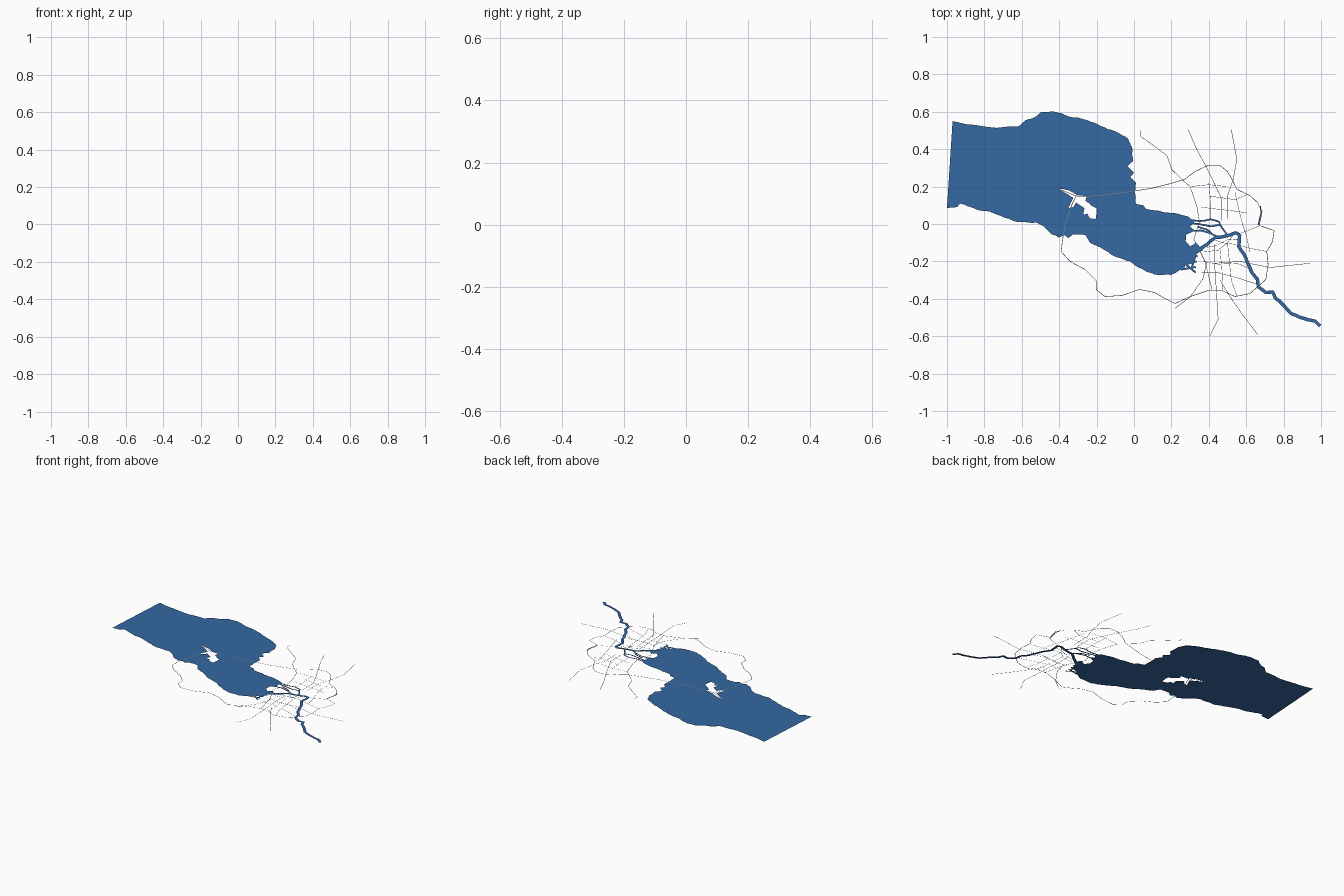
import bpy, bmesh, random
from mathutils import Vector

random.seed(4)


def material(name, rgb):
    m = bpy.data.materials.new(name)
    m.diffuse_color = (*rgb, 1)
    return m


WATER = material("water_blue", (0.035, 0.14, 0.36))
ROAD = material("road_grey", (0.25, 0.25, 0.25))


def finish(bm, name, mat):
    for f in bm.faces:
        if f.normal.z < 0:
            f.normal_flip()
    mesh = bpy.data.meshes.new(name)
    bm.to_mesh(mesh)
    bm.free()
    mesh.materials.append(mat)
    ob = bpy.data.objects.new(name, mesh)
    bpy.context.collection.objects.link(ob)


def roughen(pts, closed, amount, steps=2):
    """Split every segment and shift its middle a little, for natural banks."""
    pts = [Vector(p) for p in pts]
    for _ in range(steps):
        out = []
        for i, p in enumerate(pts):
            out.append(p)
            if i == len(pts) - 1 and not closed:
                break
            q = pts[(i + 1) % len(pts)]
            d = q - p
            side = Vector((-d.y, d.x))
            out.append((p + q) / 2 + side * random.uniform(-amount, amount))
        pts = out
    return pts


def sheet(name, loops, z, mat):
    """Flat filled outline; later loops are holes."""
    bm = bmesh.new()
    edges = []
    for loop in loops:
        vs = [bm.verts.new((p[0], p[1], z)) for p in loop]
        edges += [bm.edges.new((v, vs[(i + 1) % len(vs)])) for i, v in enumerate(vs)]
    bmesh.ops.triangle_fill(bm, edges=edges, use_beauty=True, normal=(0, 0, 1))
    bm.normal_update()
    finish(bm, name, mat)


def ribbons(name, paths, width, z, mat, rough=0.0):
    """Flat strips of constant width along each path."""
    bm = bmesh.new()
    for path in paths:
        pts = roughen(path, False, rough)
        pairs = []
        for i, p in enumerate(pts):
            t = (pts[min(i + 1, len(pts) - 1)] - pts[max(i - 1, 0)]).normalized()
            n = Vector((-t.y, t.x)) * width / 2
            pairs.append([bm.verts.new((*(p + s * n), z)) for s in (1, -1)])
        for (a, b), (c, d) in zip(pairs, pairs[1:]):
            bm.faces.new((a, b, d, c))
    bm.normal_update()
    finish(bm, name, mat)


# gulf outline: north shore, river delta, south shore, straight west edge
north_shore = [(-.97, .55), (-.85, .53), (-.62, .52), (-.58, .555), (-.53, .572), (-.5, .597),
               (-.43, .602), (-.35, .575), (-.25, .555), (-.18, .525), (-.1, .495), (-.03, .455),
               (-.01, .41), (-.005, .335), (-.035, .31), (0, .275), (-.02, .25), (.01, .22),
               (.005, .175), (.01, .11), (.05, .1), (.065, .08), (.19, .06), (.29, .04)]
delta = [(.32, .01), (.3, -.015), (.33, -.035), (.28, -.055), (.275, -.09), (.3, -.12), (.33, -.1),
         (.37, -.14), (.33, -.165), (.315, -.2), (.275, -.21), (.27, -.235)]
south_shore = [(.24, -.25), (.2, -.272), (.11, -.27), (.03, -.235), (-.02, -.2), (-.1, -.175),
               (-.18, -.125), (-.235, -.1), (-.26, -.06), (-.325, -.055), (-.35, -.075),
               (-.37, -.06), (-.4, -.072), (-.44, -.055), (-.475, -.02), (-.52, .008), (-.62, .01),
               (-.715, .045), (-.795, .07), (-.88, .092), (-.93, .11), (-.945, .09), (-1, .085)]
shore = roughen(north_shore + delta + south_shore, False, 0.06)

# island left open in the gulf
island = [(-.41, .19), (-.35, .18), (-.305, .155), (-.25, .15), (-.26, .125), (-.23, .1), (-.2, .085),
          (-.205, .025), (-.235, .03), (-.25, .055), (-.27, .05), (-.265, .085), (-.31, .115),
          (-.325, .09), (-.35, .085), (-.325, .14)]
sheet("gulf_water", [shore, roughen(island, True, 0.04, 1)], 0.001, WATER)

# main river, delta arms and harbour channels
river = [(.995, -.545), (.97, -.52), (.89, -.5), (.835, -.475), (.795, -.43), (.755, -.395),
         (.74, -.362), (.705, -.367), (.665, -.335), (.66, -.295), (.63, -.26), (.61, -.215),
         (.59, -.165), (.56, -.12), (.565, -.06), (.545, -.047), (.49, -.065), (.435, -.072),
         (.39, -.11), (.35, -.135)]
ribbons("main_river", [river], 0.018, 0.001, WATER, 0.04)
arms = [[(.45, -.068), (.41, -.05), (.36, -.035), (.31, -.035)],
        [(.5, -.06), (.47, -.02), (.455, .012), (.41, .025), (.35, .015), (.29, .025)],
        [(.46, -.005), (.42, -.012), (.37, -.005), (.31, .005)],
        [(.42, -.055), (.39, -.03), (.34, -.015)]]
ribbons("river_arms", arms, 0.009, 0.001, WATER, 0.04)
channels = [[(.25, -.2 - .022 * i), (.34 - .005 * i, -.17 - .03 * i)] for i in range(3)]
channels += [[(.27, -.21), (.33, -.26)], [(.33, -.165), (.31, -.23)]]
ribbons("harbour_channels", channels, 0.01, 0.001, WATER)
canals = [[(.56, -.08), (.5, -.085), (.44, -.115), (.39, -.125)],
          [(.53, -.06), (.5, -.1), (.45, -.14), (.37, -.15)]]
ribbons("city_canals", canals, 0.002, 0.001, WATER)

# small lake on the east side
ribbons("east_lake", [[(.675, .095), (.68, .06), (.672, .03), (.665, -.005)]], 0.006, 0.001, WATER)

# ring road, crossing the gulf over the dam and island
ring_north = [(-.41, .19), (-.31, .15), (-.255, .147), (-.13, .158), (.01, .178), (.09, .19),
              (.19, .215), (.27, .238), (.325, .28), (.395, .313), (.46, .313), (.5, .28),
              (.525, .238), (.55, .185), (.62, .152), (.66, .115), (.685, .067), (.67, -.008),
              (.75, -.035), (.74, -.095), (.71, -.147), (.717, -.217), (.705, -.297), (.663, -.334)]
ring_south = [(.663, -.334), (.62, -.372), (.54, -.388), (.47, -.356), (.395, -.356), (.3, -.388),
              (.22, -.425), (.165, -.398), (.11, -.366), (.03, -.35), (-.065, -.382),
              (-.155, -.388), (-.203, -.35), (-.203, -.302), (-.262, -.243), (-.342, -.2),
              (-.39, -.147), (-.38, -.072), (-.364, .013), (-.332, .104), (-.31, .15)]
ribbons("ring_road", [ring_north, ring_south], 0.003, 0.003, ROAD)

# highways leaving the city
highways = [[(.037, .5), (.037, .468), (.112, .414), (.176, .366), (.203, .29), (.257, .238),
             (.3, .2), (.337, .09), (.35, .01), (.32, -.08), (.38, -.2), (.417, -.35)],
            [(.29, .505), (.33, .41), (.385, .307), (.433, .21), (.47, .13), (.47, .02)],
            [(.52, .505), (.55, .345), (.53, .238), (.5, .15), (.5, .03)],
            [(.405, -.6), (.45, -.51), (.44, -.35), (.43, -.2), (.43, -.11)],
            [(.66, -.59), (.58, -.484), (.513, -.388), (.46, -.3)],
            [(.94, -.21), (.727, -.233), (.567, -.2), (.433, -.21)],
            [(.22, -.45), (.3, -.39), (.37, -.29), (.39, -.2)]]
ribbons("highways", highways, 0.0025, 0.0, ROAD)

# city avenues
avenues = [[(.37, -.2), (.45, -.215), (.55, -.21), (.62, -.24)],
           [(.36, -.26), (.45, -.26), (.56, -.29), (.65, -.32)],
           [(.42, -.08), (.47, -.1), (.55, -.11), (.62, -.13), (.71, -.147)],
           [(.5, -.1), (.51, -.2), (.52, -.3), (.55, -.385)],
           [(.46, -.14), (.47, -.24), (.475, -.35)],
           [(.4, .15), (.47, .14), (.54, .13), (.6, .155)],
           [(.36, .09), (.44, .08), (.53, .07), (.6, .06)],
           [(.54, .17), (.56, .08), (.58, 0), (.6, -.06), (.62, -.15)],
           [(.4, .22), (.41, .12), (.41, .03)],
           [(.3, .2), (.4, .21), (.5, .2)],
           [(.57, -.05), (.62, -.03), (.67, -.01)]]
ribbons("avenues", avenues, 0.002, 0.0, ROAD)
